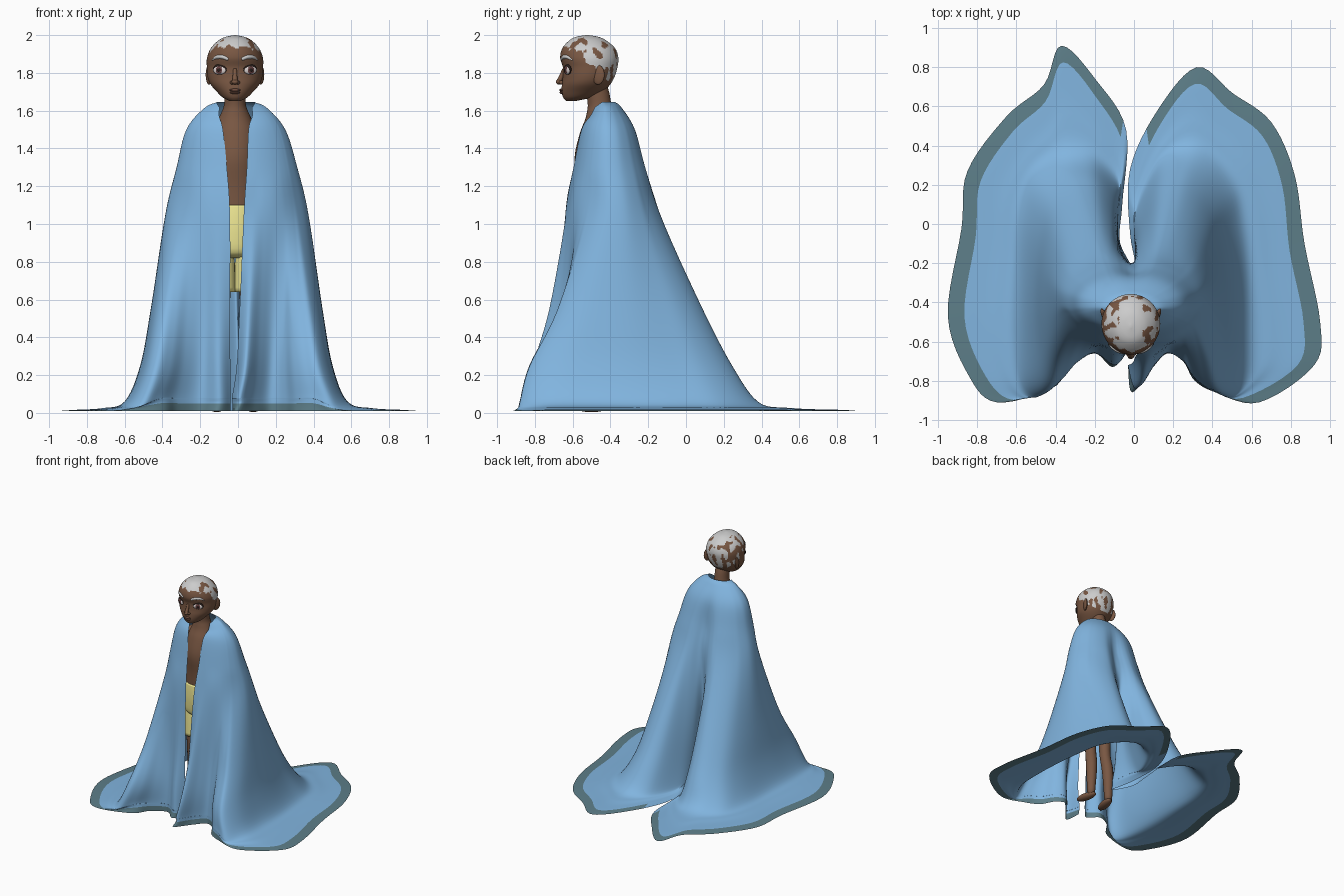
import bpy
from math import sin, cos, pi, radians, exp, sqrt
from mathutils import Vector, noise

if "Cube" in bpy.data.objects:
    bpy.data.objects.remove(bpy.data.objects["Cube"])

CX = -0.016


def material(name, rgb):
    m = bpy.data.materials.new(name)
    m.diffuse_color = (*rgb, 1)
    m.use_nodes = True
    m.node_tree.nodes["Principled BSDF"].inputs["Base Color"].default_value = m.diffuse_color
    return m


SKIN = material("skin", (.19, .095, .055))
HAIR = material("grey_hair", (.6, .6, .6))
BLUE = material("blue_cloth", (.22, .46, .74))
BAND = material("hem_cloth", (.11, .21, .25))
YELLOW = material("yellow_cloth", (.88, .82, .30))
WHITE = material("eye_white", (.72, .65, .64))
DARK = material("dark", (.02, .012, .01))
IRIS = material("iris", (.13, .05, .05))
LIP = material("lip", (.16, .075, .05))


def spline(pts, steps):
    """Catmull-Rom through the points."""
    out = []
    for i in range(len(pts) - 1):
        p0, p1, p2 = pts[max(i - 1, 0)], pts[i], pts[i + 1]
        p3 = pts[min(i + 2, len(pts) - 1)]
        for s in range(steps):
            t = s / steps
            out.append(p1 + (p2 - p0) * (t / 2) + (p0 * 2 - p1 * 5 + p2 * 4 - p3) * (t * t / 2)
                       + (p1 * 3 - p0 - p2 * 3 + p3) * (t ** 3 / 2))
    return out + [pts[-1].copy()]


def grid(name, rows, mats, closed=True, pick=None):
    """Skin a grid of points; pick(row, column, centre) gives the material slot."""
    n = len(rows[0])
    verts = [v for r in rows for v in r]
    faces, slots = [], []
    for r in range(len(rows) - 1):
        for c in range(n if closed else n - 1):
            d = (c + 1) % n
            f = (r * n + c, r * n + d, (r + 1) * n + d, (r + 1) * n + c)
            faces.append(f)
            slots.append(pick(r, c, sum((verts[i] for i in f), Vector()) / 4) if pick else 0)
    if closed:
        faces += [tuple(range(n))[::-1], tuple(range(len(verts) - n, len(verts)))]
        slots += [0, slots[-1]]
    me = bpy.data.meshes.new(name)
    me.from_pydata(verts, [], faces)
    for m in mats:
        me.materials.append(m)
    for p, s in zip(me.polygons, slots):
        p.use_smooth, p.material_index = True, s
    ob = bpy.data.objects.new(name, me)
    bpy.context.collection.objects.link(ob)
    return ob


def loft(name, rings, mats, n=32, steps=4, pick=None):
    """Stack of ellipses, each (z, half width, front y, back y), low to high."""
    rows = []
    for z, w, f, b in spline([Vector(r) for r in rings], steps):
        rows.append([Vector((CX + w * sin(a), (f + b) / 2 - (b - f) / 2 * cos(a), z))
                     for a in (2 * pi * k / n for k in range(n))])
    return grid(name, rows, mats, pick=pick)


def tube(name, pts, radii, mat, n=16):
    """Round limb along a path."""
    pr = spline([Vector((*p, r)) for p, r in zip(pts, radii)], 4)
    rows = []
    for i, p in enumerate(pr):
        d = (pr[min(i + 1, len(pr) - 1)] - pr[max(i - 1, 0)]).to_3d()
        u = d.cross(Vector((.3, 1, .2))).normalized()
        v = d.cross(u).normalized()
        rows.append([p.to_3d() + (u * cos(2 * pi * k / n) + v * sin(2 * pi * k / n)) * p.w for k in range(n)])
    return grid(name, rows, [mat])


def ball(name, loc, size, mat, turn=0):
    bpy.ops.mesh.primitive_uv_sphere_add(segments=24, ring_count=14, location=loc, rotation=(0, 0, turn))
    ob = bpy.context.object
    ob.name, ob.scale = name, size
    ob.data.materials.append(mat)
    bpy.ops.object.shade_smooth()
    return ob


# Head with patchy grey hair
HEAD = [(1.652, .03, -.635, -.58), (1.67, .065, -.65, -.50), (1.70, .096, -.658, -.44),
        (1.74, .13, -.657, -.40), (1.78, .145, -.652, -.378), (1.83, .149, -.652, -.363),
        (1.88, .148, -.666, -.358), (1.93, .128, -.655, -.375), (1.97, .09, -.62, -.42),
        (1.99, .052, -.585, -.46), (2.0, .004, -.53, -.515)]


def hair_slot(r, c, p):
    back = min(max((p.y + .60) / .2, 0), 1)
    line = 1.935 - .19 * back
    if p.z < line + .02 * noise.noise(p * 30):
        return 0
    crown = p.z > 1.94 and abs(p.x - CX) < .06
    return 1 if crown or noise.noise(Vector((p.x * 26, p.y * 26, p.z * 14))) > -.06 else 0


loft("head", HEAD, [SKIN, HAIR], n=110, steps=9, pick=hair_slot)


def face_y(dx, z):
    """Front surface of the head at an offset from its middle."""
    for lo, hi in zip(HEAD, HEAD[1:]):
        if lo[0] <= z <= hi[0]:
            _, w, f, b = Vector(lo).lerp(Vector(hi), (z - lo[0]) / (hi[0] - lo[0]))
            return (f + b) / 2 - (b - f) / 2 * sqrt(max(1 - (dx / w) ** 2, 0))


# Eyes, brows and ears
for s, side in ((-1, "left"), (1, "right")):
    a = s * radians(24)
    x, y = CX + s * .08, face_y(.08, 1.815) + .003
    for part, r, z, out, m in (("lashes", (.041, .012, .028), 1.818, 0, DARK), ("eye", (.037, .013, .024), 1.815, .002, WHITE),
                               ("iris", (.020, .006, .020), 1.815, .0105, IRIS), ("pupil", (.010, .004, .010), 1.815, .0145, DARK)):
        ball(f"{side}_{part}", (x + sin(a) * out, y - cos(a) * out, z), r, m, a)
    brow = ((.035, 1.872), (.065, 1.884), (.095, 1.883), (.118, 1.868))
    tube(f"{side}_brow", [(CX + s * d, face_y(d, z) + .003, z) for d, z in brow], (.009, .011, .01, .004), HAIR, 10)
    ball(f"{side}_ear", (CX + s * .137, -.465, 1.79), (.013, .036, .052), SKIN, s * radians(-22))
# Nose and mouth
tube("nose_bridge", [(CX, -.645, 1.82), (CX, -.658, 1.785), (CX, -.672, 1.755)], (.010, .012, .014), SKIN)
ball("nose_tip", (CX, -.671, 1.752), (.018, .018, .014), SKIN)
for s in (-1, 1):
    ball("nostril", (CX + s * .016, -.660, 1.749), (.011, .013, .010), SKIN)
ball("upper_lip", (CX, -.657, 1.709), (.030, .014, .008), LIP)
ball("lower_lip", (CX, -.655, 1.696), (.026, .015, .008), LIP)

# Body, shorts and limbs
loft("torso", [(1.04, .12, -.57, -.40), (1.2, .12, -.575, -.38), (1.35, .118, -.59, -.37), (1.48, .112, -.562, -.36),
               (1.55, .09, -.535, -.365), (1.59, .072, -.525, -.385), (1.63, .058, -.52, -.395),
               (1.69, .055, -.528, -.405), (1.74, .055, -.54, -.42)], [SKIN])
loft("shorts", [(.82, .05, -.52, -.42), (.85, .13, -.57, -.37), (.95, .14, -.585, -.35), (1.04, .132, -.585, -.375),
                (1.1, .125, -.58, -.39)], [YELLOW])
for s, side in ((-1, "left"), (1, "right")):
    x = CX + s * .075
    tube(f"{side}_shorts_leg", [(x, -.47, .92), (x, -.47, .78), (x, -.47, .64)], (.066, .075, .078), YELLOW)
    tube(f"{side}_leg", [(x, -.47, .85), (x, -.475, .5), (x + s * .01, -.45, .3), (x + s * .015, -.45, .03)],
         (.062, .045, .045, .03), SKIN)
    ball(f"{side}_foot", (x + s * .022, -.50, .031), (.038, .095, .027), SKIN, s * radians(12))
    tube(f"{side}_arm", [(CX + s * .10, -.42, 1.49), (CX + s * .19, -.41, 1.42), (CX + s * .23, -.41, 1.18), (CX + s * .27, -.45, .93)],
         (.04, .048, .038, .028), SKIN)
    ball(f"{side}_hand", (CX + s * .275, -.46, .88), (.025, .035, .06), SKIN)

# Cape outlines from the left front edge round the back to the right front edge
HEM = [(-.04, -.66), (-.11, -.73), (-.2, -.66), (-.32, -.72), (-.42, -.84), (-.70, -.91), (-.84, -.78), (-.95, -.47),
       (-.88, -.02), (-.85, .27), (-.65, .55), (-.46, .71), (-.37, .91), (-.19, .73), (-.04, .48), (-.06, .1),
       (-.07, -.1), (.02, -.26), (-.02, -.05), (-.02, .28), (.12, .58), (.32, .8), (.5, .67), (.7, .52),
       (.82, .25), (.87, -.1), (.95, -.5), (.92, -.72), (.64, -.91), (.42, -.86), (.31, -.80), (.25, -.70),
       (.17, -.66), (.09, -.74), (-.01, -.86), (-.03, -.73)]
FOOT = [(-.04, -.66), (-.10, -.72), (-.2, -.66), (-.32, -.72), (-.41, -.82), (-.50, -.88), (-.57, -.78), (-.6, -.5),
        (-.59, -.2), (-.57, .05), (-.52, .22), (-.42, .32), (-.32, .36), (-.2, .33), (-.09, .2), (-.08, .06),
        (-.08, -.08), (.02, -.25), (.0, -.05), (.03, .1), (.14, .31), (.28, .38), (.4, .32), (.5, .18),
        (.54, .0), (.57, -.25), (.58, -.5), (.57, -.72), (.5, -.87), (.40, -.85), (.31, -.79), (.25, -.70),
        (.17, -.66), (.09, -.73), (.01, -.84), (-.03, -.72)]
TURN = [(0, 0), (4, 42), (7, 78), (9, 115), (12, 150), (17.5, 180), (21, 208), (24, 240), (26, 278), (28, 305),
        (31, 325), (35, 360)]
# z, x radius, y radius, middle y, half opening angle, depth of back crease, middle x
UPPER = [(1.645, .10, .07, -.445, 58, 0, -.012), (1.615, .165, .09, -.43, 32, 0, -.012),
         (1.5, .262, .148, -.41, 15, .08, -.012), (1.3, .32, .20, -.398, 9.5, .25, -.006),
         (1.05, .38, .265, -.375, 5.5, .35, -.006)]


def bearing(c):
    for (c0, a0), (c1, a1) in zip(TURN, TURN[1:]):
        if c0 <= c <= c1:
            return a0 + (a1 - a0) * (c - c0) / (c1 - c0)


columns = []
for c, (h, f) in enumerate(zip(HEM, FOOT)):
    h, f, col = Vector(h), Vector(f), []
    for z, rx, ry, cy, gap, crease, cx in UPPER:
        deg = gap + bearing(c) * (360 - 2 * gap) / 360
        t = radians(deg)
        ry *= 1 - crease * exp(-((deg - 180) / 14) ** 2) if 90 < deg < 270 else 1
        dip = .05 * max(cos(t), 0) if z > 1.6 else 0
        col.append(Vector((cx - rx * sin(t), cy - ry * cos(t), z - dip)))
    q = col[-1].to_2d()
    d = (h - f).length
    k = 1 if d < .09 else 0
    front = f.y < -.6
    b = h.lerp(f, min(1, .085 / max(d, .001)))
    mid = Vector((q.x + (f.x - q.x) * .36, q.y + (f.y - q.y) * .44))
    low = Vector((q.x + (f.x - q.x) * .62, q.y + (f.y - q.y) * (.86 if front else .74)))
    for p, z in ((mid, .55), (low, .25), (f, .06 + .03 * k), (f.lerp(b, .45), .025 + .05 * k),
                 (b, .016 + .035 * k), (h, .01)):
        col.append(Vector((p.x, p.y, z)))
    columns.append(spline(col, 6))
cape_rows = [spline([col[r] for col in columns], 6) for r in range(len(columns[0]))]
for row in cape_rows:
    for v in row:
        v.z = max(v.z, .008)
last = len(cape_rows) - 7
grid("cape", cape_rows, [BLUE, BAND], closed=False,
     pick=lambda r, c, p: 1 if r >= last and not 82 < c < 118 else 0)
